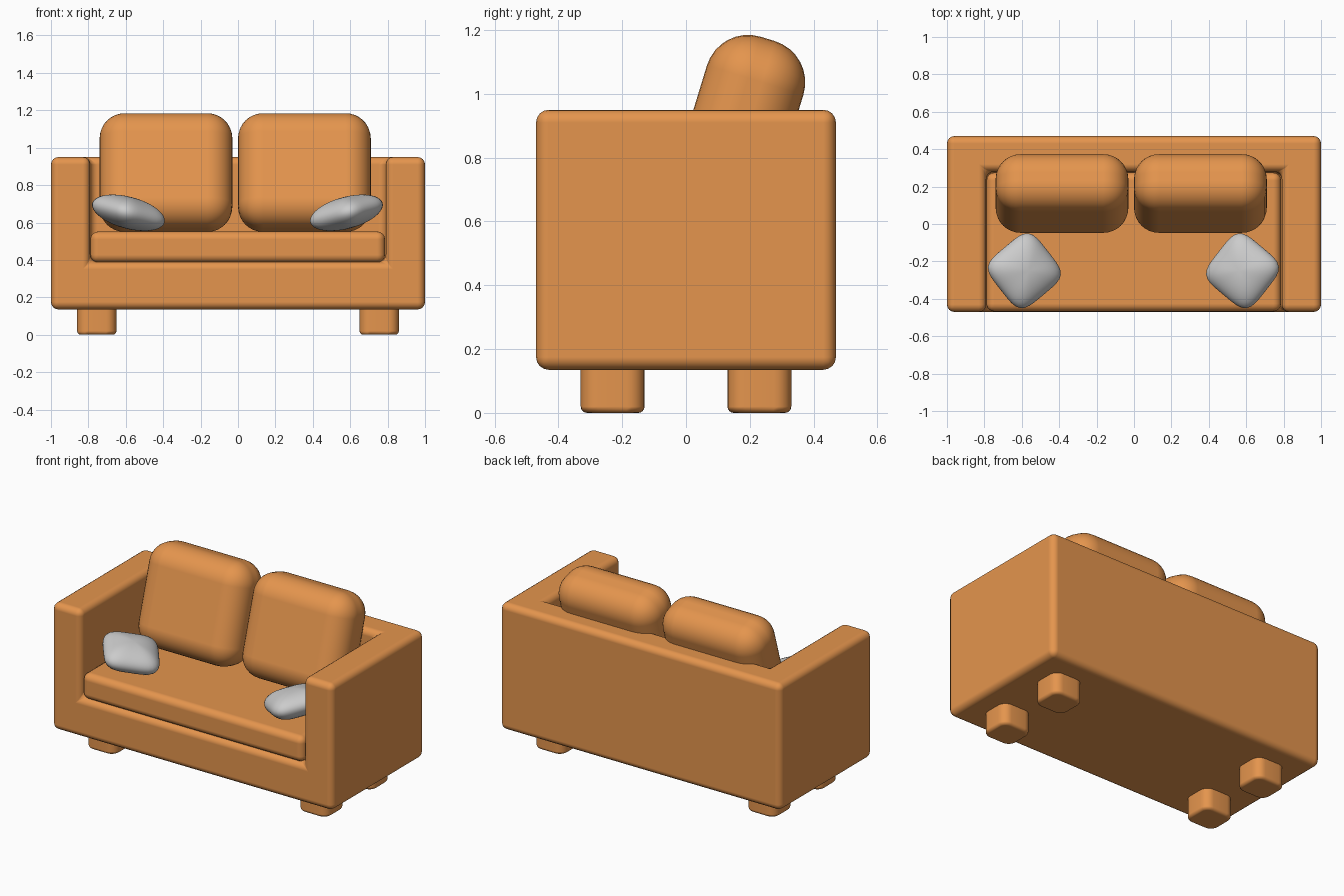
import bpy, bmesh, math
from mathutils import Matrix, Vector

if "Cube" in bpy.data.objects:
    bpy.data.objects.remove(bpy.data.objects["Cube"])

fabric = bpy.data.materials.new("orange_fabric")
fabric.diffuse_color = (0.78, 0.30, 0.075, 1)
fabric.use_nodes = True
fabric.node_tree.nodes["Principled BSDF"].inputs["Base Color"].default_value = fabric.diffuse_color


def add_object(name, bm, mat=None, bevel=0, segments=4):
    bmesh.ops.recalc_face_normals(bm, faces=bm.faces)
    for f in bm.faces:
        f.smooth = True
    me = bpy.data.meshes.new(name)
    bm.to_mesh(me)
    bm.free()
    ob = bpy.data.objects.new(name, me)
    bpy.context.collection.objects.link(ob)
    if mat:
        me.materials.append(mat)
    if bevel:
        mod = ob.modifiers.new("round", 'BEVEL')
        mod.width = bevel
        mod.segments = segments
        mod.limit_method = 'ANGLE'
        mod.harden_normals = True
    return ob


def box(name, lo, hi, bevel, segments=4, tilt=0, corner=0):
    lo, hi = Vector(lo), Vector(hi)
    bm = bmesh.new()
    bmesh.ops.create_cube(bm, size=1)
    bmesh.ops.scale(bm, vec=hi - lo, verts=bm.verts)
    if corner:  # extra rounding of the upright edges
        upright = [e for e in bm.edges if (e.verts[0].co - e.verts[1].co).xy.length < 1e-4]
        bmesh.ops.bevel(bm, geom=upright, offset=corner, segments=6, profile=0.5, affect='EDGES')
    ob = add_object(name, bm, fabric, bevel, segments)
    ob.location = (lo + hi) / 2
    ob.rotation_euler.x = tilt
    return ob


# Sofa frame: block grid with the seat well left out, skinned and rounded
xs, ys, zs = (-1, -0.79, 0.79, 1), (-0.47, 0.28, 0.47), (0.135, 0.39, 0.95)
solid = {(i, j, k) for i in range(3) for j in range(2) for k in range(2)} - {(1, 0, 1)}
bm = bmesh.new()
for cell in solid:
    for axis in range(3):
        for side in (0, 1):
            near = list(cell)
            near[axis] += 2 * side - 1
            if tuple(near) in solid:
                continue
            loop = []
            for a, b in ((0, 0), (1, 0), (1, 1), (0, 1)):
                c = list(cell)
                c[axis] += side
                c[(axis + 1) % 3] += a
                c[(axis + 2) % 3] += b
                loop.append(bm.verts.new((xs[c[0]], ys[c[1]], zs[c[2]])))
            bm.faces.new(loop)
bmesh.ops.remove_doubles(bm, verts=bm.verts, dist=1e-4)
add_object("sofa_frame", bm, fabric, 0.04)

# Seat cushion
box("seat_cushion", (-0.789, -0.468, 0.385), (0.786, 0.275, 0.552), 0.042)

# Back cushions, leaning back into the frame
for side, x in (("left", -0.385), ("right", 0.355)):
    box(side + "_back_cushion", (x - 0.355, 0.005, 0.548), (x + 0.355, 0.321, 1.186),
        0.135, 8, math.radians(-17))

# Feet
for sx, side in ((-1, "left"), (1, "right")):
    for sy, end in ((-1, "front"), (1, "back")):
        x, y = sx * 0.755, sy * 0.23
        box(f"{end}_{side}_foot", (x - 0.105, y - 0.1, 0), (x + 0.105, y + 0.1, 0.17),
            0.02, corner=0.055)


# Throw pillows: flattened spheres with a squared-off outline
def pillow(name, side):
    half, thick, power = 0.166, 0.085, 4.5
    bm = bmesh.new()
    bmesh.ops.create_uvsphere(bm, u_segments=48, v_segments=24, radius=1)
    for v in bm.verts:
        x, y, z = v.co
        r = math.hypot(x, y)
        square = 1
        if r > 1e-5:
            square = r / (abs(x) ** power + abs(y) ** power) ** (1 / power)
        v.co = (half * x * square, half * y * square, thick * z)
    ob = add_object(name, bm)
    ob.matrix_world = (Matrix.Translation((side * 0.583 - 0.003, -0.25, 0.652))
                       @ Matrix.Rotation(math.radians(-15 * side), 4, 'Y')
                       @ Matrix.Rotation(math.radians(-39 * side), 4, 'Z'))


# Left side is negative: lean each pillow up against its arm
pillow("left_throw_pillow", -1)
pillow("right_throw_pillow", 1)
